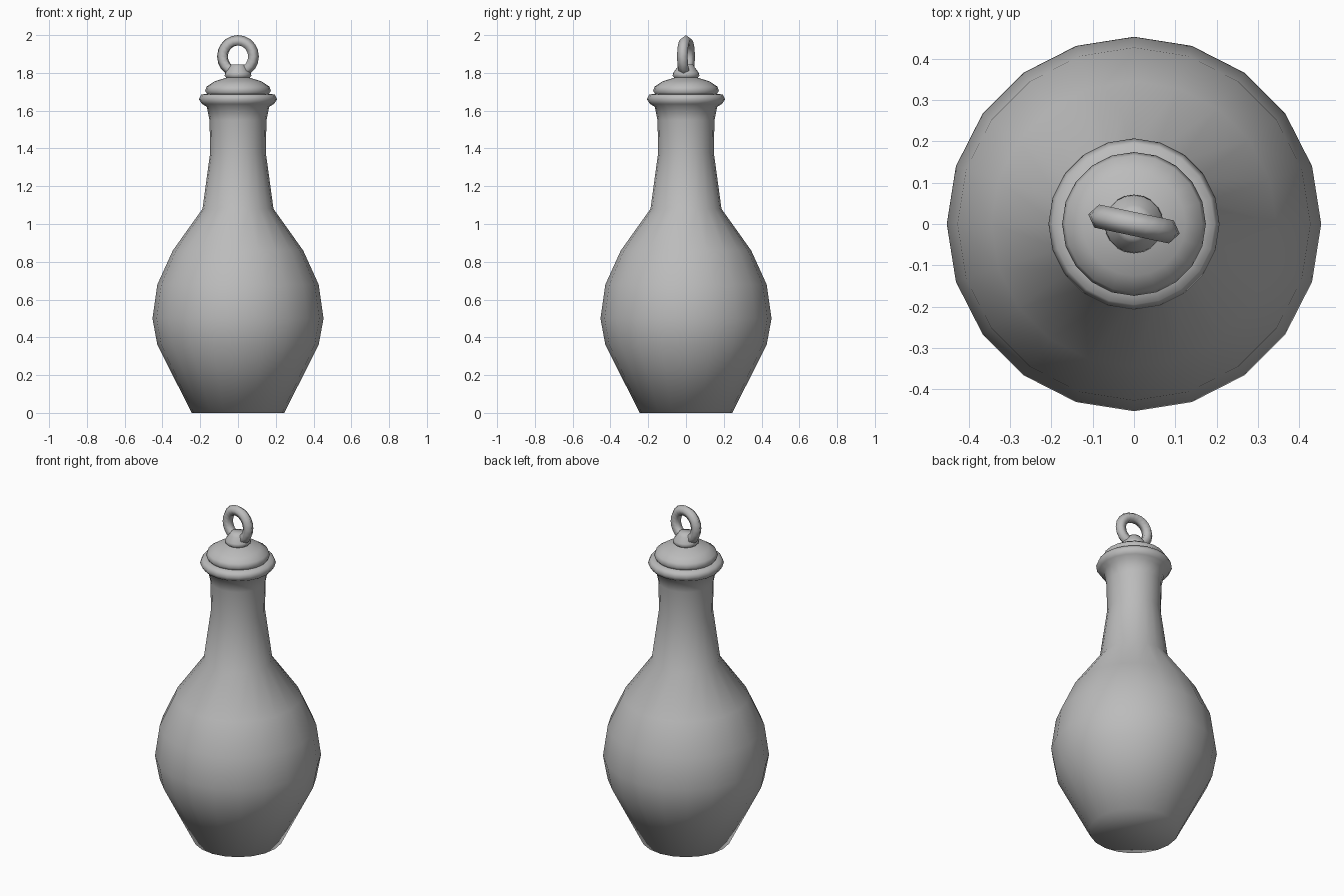
import bpy, bmesh, math

cube = bpy.data.objects.get("Cube")
if cube:
    bpy.data.objects.remove(cube, do_unlink=True)

# Single stone grey for the whole bottle
grey = bpy.data.materials.new("stone_grey")
grey.use_nodes = True
COLOUR = (0.5, 0.5, 0.5, 1)
grey.diffuse_color = COLOUR
grey.node_tree.nodes["Principled BSDF"].inputs["Base Color"].default_value = COLOUR


def finish(obj, angle):
    obj.data.materials.append(grey)
    bpy.ops.object.select_all(action='DESELECT')
    obj.select_set(True)
    bpy.context.view_layer.objects.active = obj
    bpy.ops.object.shade_smooth_by_angle(angle=math.radians(angle))


def lathe(name, profile, sides=20, angle=60):
    """Turn (radius, height) points round z and cap both ends."""
    bm = bmesh.new()
    rings = []
    for r, z in profile:
        rings.append([bm.verts.new((r * math.cos(math.tau * i / sides),
                                    r * math.sin(math.tau * i / sides), z))
                      for i in range(sides)])
    for low, high in zip(rings, rings[1:]):
        for i in range(sides):
            j = (i + 1) % sides
            bm.faces.new((low[i], low[j], high[j], high[i]))
    bm.faces.new(rings[0][::-1])
    bm.faces.new(rings[-1])
    mesh = bpy.data.meshes.new(name)
    bm.to_mesh(mesh)
    bm.free()
    obj = bpy.data.objects.new(name, mesh)
    bpy.context.collection.objects.link(obj)
    finish(obj, angle)


# Round belly, tapered neck and flared lip
lathe("bottle_body", [
    (0.245, 0), (0.427, 0.36), (0.453, 0.5), (0.427, 0.68), (0.345, 0.86),
    (0.188, 1.08), (0.147, 1.38), (0.151, 1.55), (0.165, 1.62),
    (0.19, 1.635), (0.207, 1.66), (0.195, 1.685), (0.16, 1.69)], angle=75)

# Domed stopper
lathe("stopper", [
    (0.15, 1.67), (0.165, 1.69), (0.174, 1.705), (0.166, 1.728),
    (0.125, 1.755), (0.06, 1.775), (0.03, 1.78)], angle=80)

# Knob that holds the ring
lathe("stopper_knob", [
    (0.05, 1.765), (0.071, 1.785), (0.068, 1.8),
    (0.046, 1.83), (0.036, 1.845)], angle=80)

# Upright ring with a five-sided section, turned slightly
bpy.ops.mesh.primitive_torus_add(
    major_segments=20, minor_segments=5, major_radius=0.083, minor_radius=0.03,
    location=(0, 0, 1.887), rotation=(math.radians(90), 0, math.radians(-12)))
ring = bpy.context.object
ring.name = "handle_ring"
finish(ring, 80)
